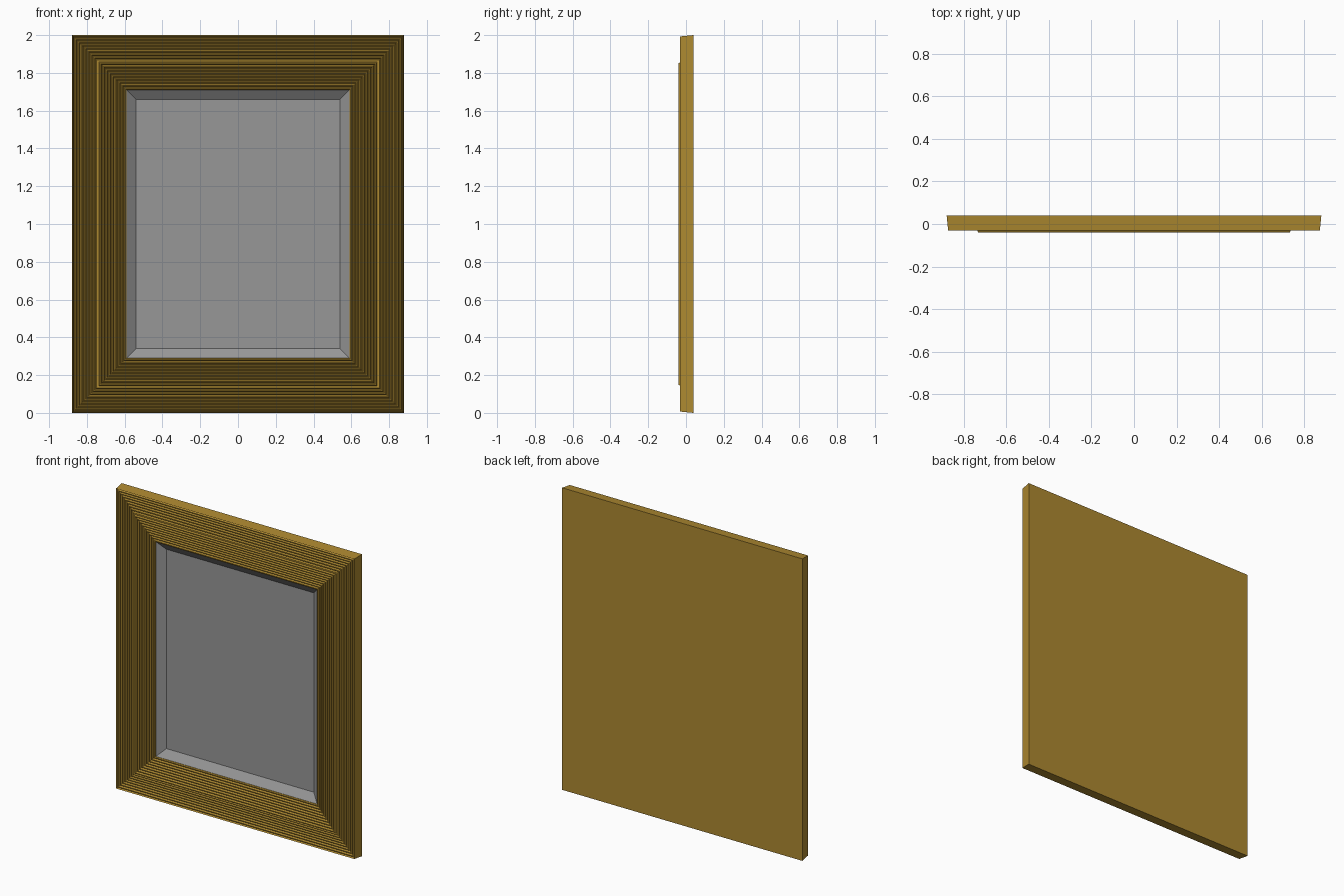
import bpy, bmesh, math

if "Cube" in bpy.data.objects:
    bpy.data.objects.remove(bpy.data.objects["Cube"])

W, H = 0.88, 2.0          # half width and full height of the frame


def material(name, col):
    m = bpy.data.materials.new(name)
    m.diffuse_color = (*col, 1.0)
    m.use_nodes = True
    m.node_tree.nodes["Principled BSDF"].inputs["Base Color"].default_value = m.diffuse_color
    return m


gold = material("antique gold wood", (0.42, 0.25, 0.03))
grey = material("mirror grey", (0.31, 0.31, 0.31))


def ring(bm, inset, y):
    """Rectangle of four vertices, inset from the outer border."""
    x, z0, z1 = W - inset, inset, H - inset
    return [bm.verts.new(p) for p in
            ((-x, y, z0), (x, y, z0), (x, y, z1), (-x, y, z1))]


def sweep(name, profile, mat, cap_first=False, cap_last=False):
    """Run a profile of (inset, y) points round the rectangle, mitred."""
    bm = bmesh.new()
    rings = [ring(bm, i, y) for i, y in profile]
    for a, b in zip(rings, rings[1:]):
        for k in range(4):
            j = (k + 1) % 4
            bm.faces.new((a[k], a[j], b[j], b[k]))
    if cap_first:
        bm.faces.new(rings[0][::-1])
    if cap_last:
        bm.faces.new(rings[-1])
    me = bpy.data.meshes.new(name)
    bm.to_mesh(me)
    bm.free()
    me.materials.append(mat)
    ob = bpy.data.objects.new(name, me)
    bpy.context.collection.objects.link(ob)
    return ob


def envelope(i):
    """Overall moulding height: outer lip, crest in the middle, falling inward."""
    if i < 0.135:
        return -0.031 + 0.006 * math.sin(math.pi * i / 0.135)
    if i < 0.165:
        return -0.039
    return -0.037 + 0.014 * (i - 0.165) / 0.125


# frame: tapered sides, then a run of fine V-shaped reeds, then the inner lip
INNER = 0.29
REEDS = 17
profile = [(0.0, 0.04), (0.007, -0.031)]
start = 0.012
pitch = (INNER - start) / REEDS
for n in range(REEDS):
    s = start + n * pitch
    crest = s + pitch * 0.5
    y = envelope(crest)
    profile += [(s, y + 0.009), (s + pitch * 0.35, y), (s + pitch * 0.65, y)]
profile += [(INNER - 0.001, -0.019), (INNER, -0.01)]
sweep("moulded_frame", profile, gold, cap_first=True)

# mirror: sloping bevelled border leading down to the flat recessed pane
sweep("mirror_panel", [(INNER - 0.005, -0.019), (0.34, 0.022)], grey, cap_last=True)
